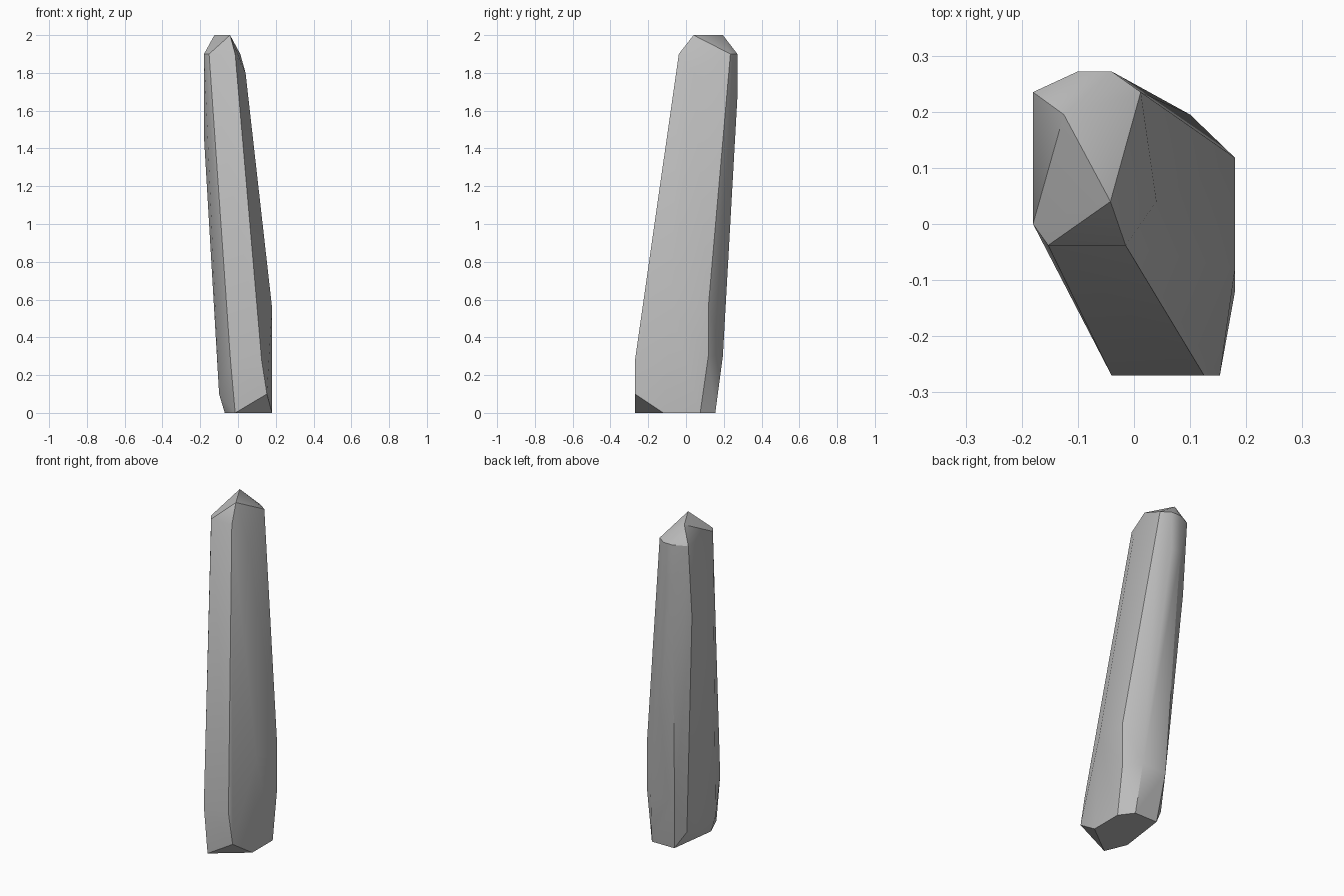
import bpy, bmesh, math

cube = bpy.data.objects.get("Cube")
if cube:
    bpy.data.objects.remove(cube, do_unlink=True)

stone = bpy.data.materials.new("grey stone")
stone.use_nodes = True
grey = (0.5, 0.5, 0.5, 1)
stone.diffuse_color = grey
stone.node_tree.nodes["Principled BSDF"].inputs["Base Color"].default_value = grey

# Corners of the leaning shard, grouped by level
foot = [(-.015, -.27, 0), (.18, -.12, 0), (.18, .075, 0),
        (.12, .155, 0), (-.03, .155, 0), (-.07, -.14, 0)]
lower = [(.153, -.27, .1), (-.1, -.14, .1), (-.09, .12, .1),
         (-.04, -.27, .28), (.125, -.27, .28), (.18, .118, .3),
         (.1, .195, .3), (-.06, .195, .3), (.18, -.08, .56), (.18, .118, .56)]
upper = [(-.18, .08, 1.46), (-.18, .2, 1.46), (-.1, .272, 1.67),
         (-.04, .272, 1.67), (.04, .04, 1.8)]
shoulder = [(-.18, .235, 1.9), (-.18, 0, 1.9), (-.153, -.038, 1.9),
            (-.015, -.038, 1.9), (.012, .235, 1.9), (-.04, .272, 1.9), (-.1, .272, 1.9)]
ridge = [(-.042, .04, 2), (-.125, .195, 2)]

# Wrap the corners in one faceted skin
bm = bmesh.new()
for co in foot + lower + upper + shoulder + ridge:
    bm.verts.new(co)
hull = bmesh.ops.convex_hull(bm, input=bm.verts)
loose = {g for g in hull["geom_interior"] + hull["geom_unused"]
         if isinstance(g, bmesh.types.BMVert)}
bmesh.ops.delete(bm, geom=list(loose), context='VERTS')
bmesh.ops.dissolve_limit(bm, angle_limit=math.radians(1), verts=bm.verts, edges=bm.edges)
bmesh.ops.recalc_face_normals(bm, faces=bm.faces)
mesh = bpy.data.meshes.new("stone_shard")
bm.to_mesh(mesh)
bm.free()
mesh.materials.append(stone)
shard = bpy.data.objects.new("stone_shard", mesh)
bpy.context.collection.objects.link(shard)

# Soft sides, crisp main edges
bpy.ops.object.select_all(action='DESELECT')
shard.select_set(True)
bpy.context.view_layer.objects.active = shard
bpy.ops.object.shade_smooth_by_angle(angle=math.radians(30))
